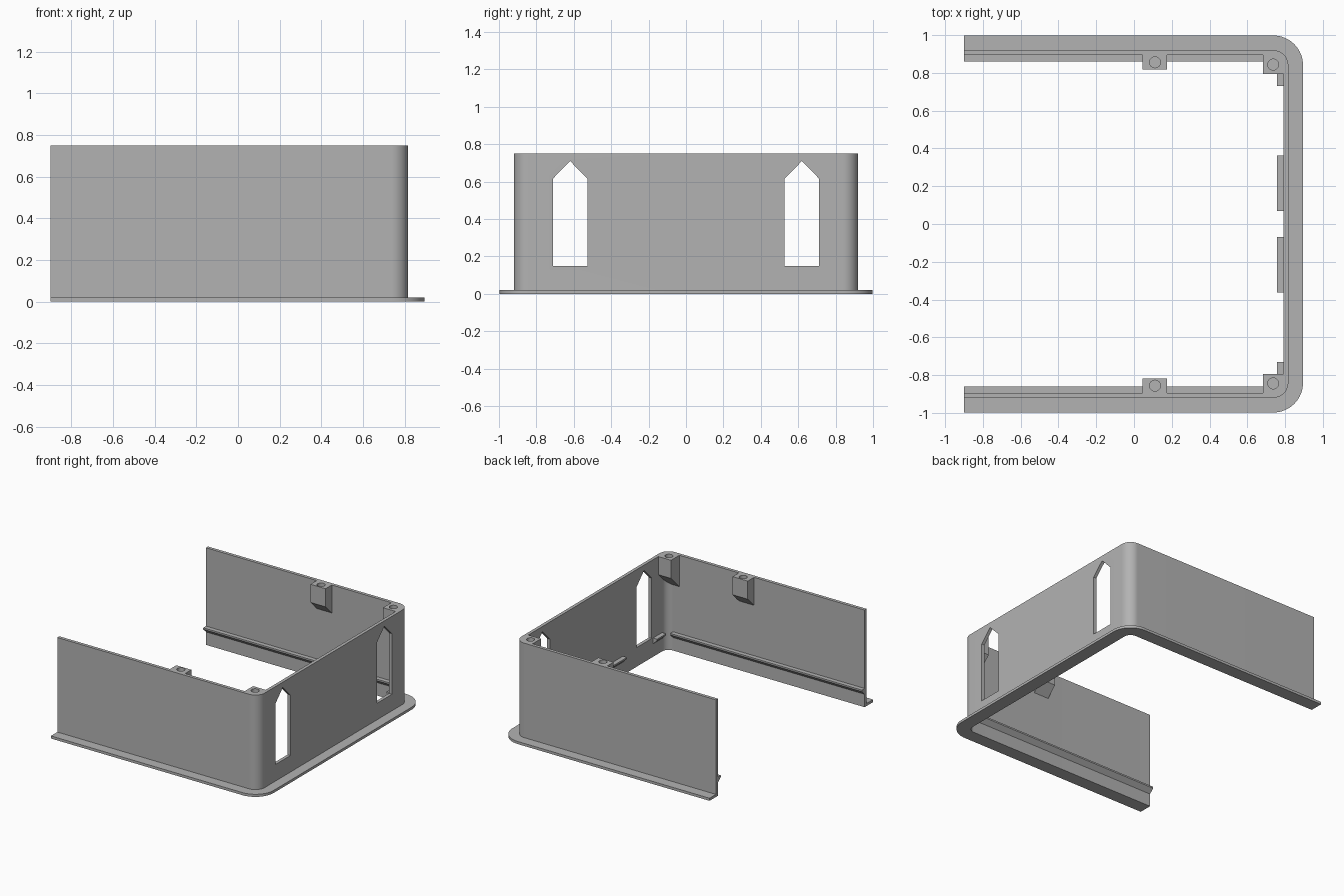
import bpy, bmesh
from math import sin, cos, pi
from mathutils import Vector

cube = bpy.data.objects.get("Cube")
if cube:
    bpy.data.objects.remove(cube, do_unlink=True)

grey = bpy.data.materials.new("plain_grey")
grey.use_nodes = True
COLOUR = (0.45, 0.45, 0.45, 1)
grey.diffuse_color = COLOUR
grey.node_tree.nodes["Principled BSDF"].inputs["Base Color"].default_value = COLOUR

OPEN_X = -0.9           # open end of the housing
CX, CY = 0.737, 0.84    # centre shared by all corner arcs
TOP = 0.75
R_FLANGE, R_OUT, R_IN = 0.158, 0.08, 0.055
WALL_X, WALL_Y = CX + R_IN, CY + R_IN


def prism(name, points, sweep):
    """Closed solid: a flat outline swept along a vector."""
    bm = bmesh.new()
    face = bm.faces.new([bm.verts.new(p) for p in points])
    new = bmesh.ops.extrude_face_region(bm, geom=[face], use_keep_orig=True)
    bmesh.ops.translate(bm, vec=Vector(sweep),
                        verts=[g for g in new["geom"] if isinstance(g, bmesh.types.BMVert)])
    bmesh.ops.recalc_face_normals(bm, faces=bm.faces)
    mesh = bpy.data.meshes.new(name)
    bm.to_mesh(mesh)
    bm.free()
    mesh.materials.append(grey)
    obj = bpy.data.objects.new(name, mesh)
    bpy.context.collection.objects.link(obj)
    return obj


def cut(obj, cutters):
    """Subtract the cutters, bake the result and remove them."""
    for c in cutters:
        mod = obj.modifiers.new("cut", "BOOLEAN")
        mod.operation, mod.solver, mod.object = "DIFFERENCE", "EXACT", c
        c.hide_render = True
    graph = bpy.context.evaluated_depsgraph_get()
    mesh = bpy.data.meshes.new_from_object(obj.evaluated_get(graph))
    obj.modifiers.clear()
    obj.data = mesh
    for c in cutters:
        bpy.data.objects.remove(c, do_unlink=True)


def u_path(r, z, steps=16):
    """Three-sided path with two rounded corners at distance r from the arc centres."""
    arc = [(CX + r * cos(a), CY + r * sin(a))
           for a in (pi / 2 * i / steps for i in range(steps + 1))]
    half = arc + [(OPEN_X, CY + r)]
    return [(x, -y, z) for x, y in reversed(half)] + [(x, y, z) for x, y in half]


def u_band(name, r_out, r_in, z, height):
    return prism(name, u_path(r_out, z) + u_path(r_in, z)[::-1], (0, 0, height))


# Base flange and wall
parts = [u_band("base_flange", R_FLANGE, R_IN, 0, 0.02)]
wall = u_band("wall", R_OUT, R_IN, 0.01, TOP - 0.01)
parts.append(wall)

# Pointed windows through the end wall
outline = [(0.527, 0.148), (0.712, 0.148), (0.712, 0.615), (0.62, 0.71), (0.527, 0.615)]
cut(wall, [prism("window_cutter", [(0.7, s * y, z) for y, z in outline], (0.2, 0, 0))
           for s in (1, -1)])

# Ledge section: distance in from the wall, height
LEDGE = [(-0.01, 0.1), (0, 0.1), (0.034, 0.133), (0.034, 0.145), (-0.01, 0.145)]


def screw_boss(name, x0, x1, y_front, s, hole_x, hole_y):
    """Screw post with a sloped underside and a blind hole in its top."""
    y_back = WALL_Y + 0.002
    low = TOP - 0.14
    side = [(y_back, TOP), (y_front, TOP), (y_front, low), (y_back, low - (y_back - y_front))]
    boss = prism(name, [(x0, s * y, z) for y, z in side], (x1 - x0, 0, 0))
    ring = [(hole_x + 0.029 * cos(2 * pi * i / 32), s * hole_y + 0.029 * sin(2 * pi * i / 32),
             TOP - 0.12) for i in range(32)]
    cut(boss, [prism("hole_cutter", ring, (0, 0, 0.2))])
    return boss


for s, side in ((1, "back"), (-1, "front")):
    # Long ledge on the side wall
    parts.append(prism(side + "_ledge", [(OPEN_X, s * (WALL_Y - d), z) for d, z in LEDGE],
                       (CX - OPEN_X, 0, 0)))
    # Short ledges on the end wall, clear of the window
    for label, y0, y1 in (("centre", 0.07, 0.362), ("corner", 0.73, CY)):
        parts.append(prism(f"{side}_{label}_ledge", [(WALL_X - d, s * y0, z) for d, z in LEDGE],
                           (0, s * (y1 - y0), 0)))
    # Screw posts
    parts.append(screw_boss(side + "_middle_boss", 0.046, 0.175, 0.819, s, 0.111, 0.856))
    parts.append(screw_boss(side + "_corner_boss", 0.684, WALL_X, 0.793, s, CX, CY + 0.004))

# Smooth the rounded corners, keep hard edges
bpy.ops.object.select_all(action="DESELECT")
for obj in parts:
    obj.select_set(True)
bpy.context.view_layer.objects.active = wall
bpy.ops.object.shade_smooth_by_angle(angle=pi / 6)
